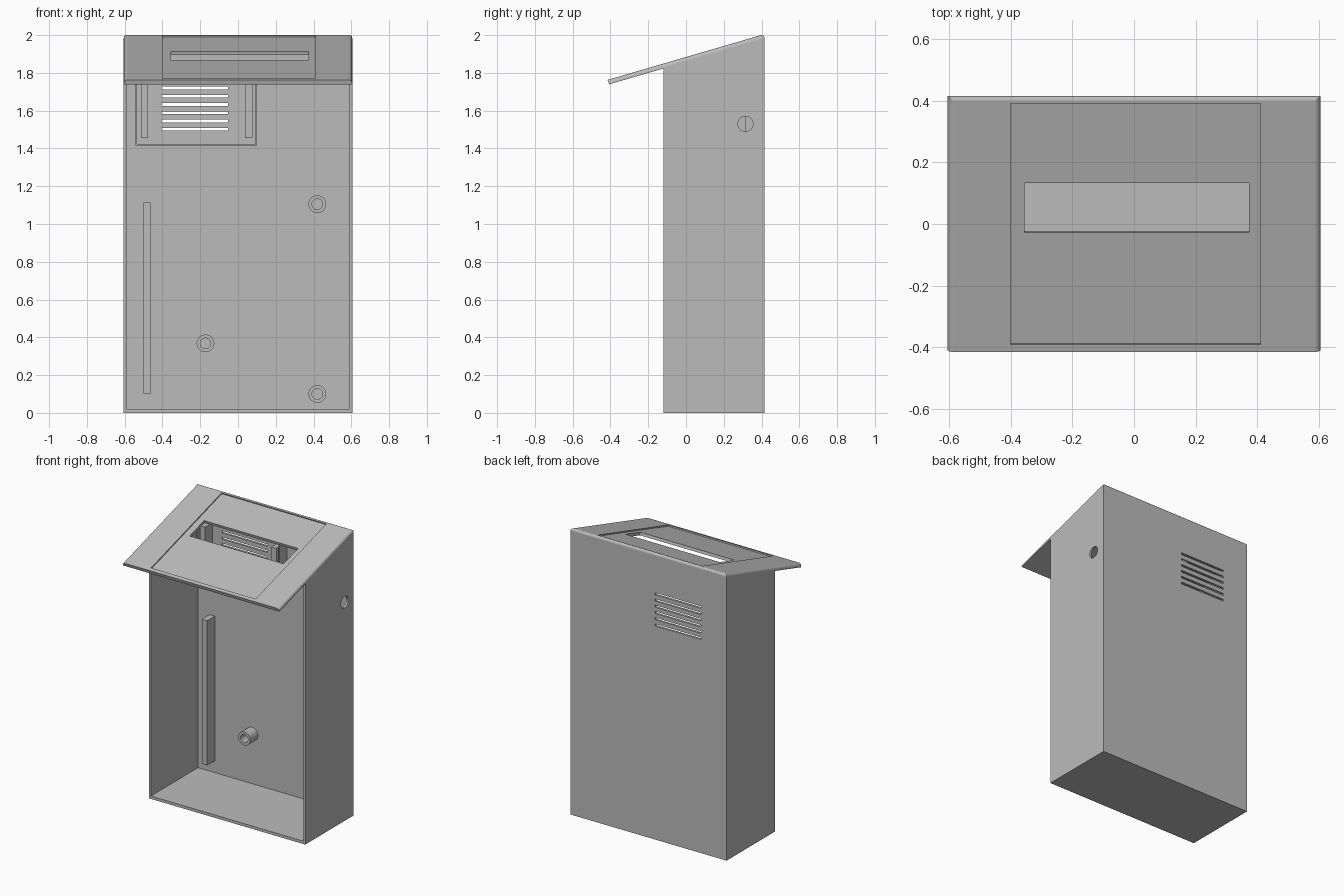
import bpy
import bmesh
import math
from mathutils import Matrix, Vector

default = bpy.data.objects.get("Cube")
if default:
    bpy.data.objects.remove(default, do_unlink=True)

# Single material
GREY = (0.5, 0.5, 0.5, 1)
mat = bpy.data.materials.new("matte grey")
mat.use_nodes = True
mat.diffuse_color = GREY
mat.node_tree.nodes["Principled BSDF"].inputs["Base Color"].default_value = GREY

# Main dimensions
HALF_W, WALL = 0.605, 0.015
FRONT, BACK = -0.12, 0.415
EAVE = -0.415
TOP_BACK, TOP_FRONT = 2.005, 1.763
SLOPE = (TOP_BACK - TOP_FRONT) / (BACK - EAVE)
LID = 0.026
INNER = BACK - WALL
MOUNT = 0.315          # front plane of all interior mounts


def roof(y):
    return TOP_BACK + (y - BACK) * SLOPE


def to_object(name, bm):
    bmesh.ops.recalc_face_normals(bm, faces=bm.faces)
    mesh = bpy.data.meshes.new(name)
    bm.to_mesh(mesh)
    bm.free()
    mesh.materials.append(mat)
    obj = bpy.data.objects.new(name, mesh)
    bpy.context.scene.collection.objects.link(obj)
    return obj


def prism(profile, x0, x1):
    """Extrude a (y, z) profile along x."""
    bm = bmesh.new()
    face = bm.faces.new([bm.verts.new((x0, y, z)) for y, z in profile])
    new = bmesh.ops.extrude_face_region(bm, geom=[face])["geom"]
    verts = [v for v in new if isinstance(v, bmesh.types.BMVert)]
    bmesh.ops.translate(bm, verts=verts, vec=(x1 - x0, 0, 0))
    return bm


def box(name, x, y, z, matrix=Matrix()):
    bm = prism([(y[0], z[0]), (y[1], z[0]), (y[1], z[1]), (y[0], z[1])], *x)
    bm.transform(matrix)
    return to_object(name, bm)


def cut(target, cutter):
    """Subtract a cutter, then discard it."""
    cutter.hide_render = True
    mod = target.modifiers.new("cut", "BOOLEAN")
    mod.operation, mod.solver, mod.object = "DIFFERENCE", "EXACT", cutter
    graph = bpy.context.evaluated_depsgraph_get()
    mesh = bpy.data.meshes.new_from_object(target.evaluated_get(graph))
    target.modifiers.clear()
    target.data = mesh
    bpy.data.objects.remove(cutter, do_unlink=True)


# Housing with sloping lid and overhanging eave, rounded on the top edges
bm = prism([(FRONT, 0), (BACK, 0), (BACK, TOP_BACK), (EAVE, TOP_FRONT),
            (EAVE + 0.008, roof(EAVE + 0.008) - LID),
            (FRONT, roof(FRONT) - LID)], -HALF_W, HALF_W)


def on_roof(v):
    return abs(v.co.z - roof(v.co.y)) < 1e-4


rim = [e for e in bm.edges if all(on_roof(v) for v in e.verts)
       and not all(v.co.y < 0 for v in e.verts)]
bmesh.ops.bevel(bm, geom=rim, offset=0.02, segments=6, profile=0.5,
                affect="EDGES")
housing = to_object("housing", bm)

# Hollow interior, open at the front
ceiling = LID + 0.003
hollow = prism([(FRONT - 0.1, 0.02), (INNER, 0.02), (INNER, roof(INNER) - ceiling),
                (FRONT - 0.1, roof(FRONT - 0.1) - ceiling)],
               WALL - HALF_W, HALF_W - WALL)
cut(housing, to_object("hollow_cutter", hollow))

# Shallow lid recess and viewing slot, square to the slope
tilt = Matrix.Translation((0, 0, roof(0))) @ Matrix.Rotation(math.atan(SLOPE), 4, "X")
k = math.sqrt(1 + SLOPE ** 2)
cut(housing, box("recess_cutter", (-0.4, 0.41), (-0.39 * k, 0.39 * k),
                 (-0.008, 0.05), tilt))
cut(housing, box("slot_cutter", (-0.355, 0.373), (-0.03 * k, 0.13 * k),
                 (-0.06, 0.05), tilt))

# Vent slits through the back wall
for i in range(6):
    z = 1.502 + i * 0.0436
    cut(housing, box("vent_cutter", (-0.405, -0.052), (INNER - 0.05, BACK + 0.05),
                     (z - 0.007, z + 0.007)))

# Round cable hole in the left wall
bm = bmesh.new()
bmesh.ops.create_cone(bm, cap_ends=True, segments=32, radius1=0.04, radius2=0.04,
                      depth=0.1, matrix=Matrix.Translation((HALF_W, MOUNT, 1.53))
                      @ Matrix.Rotation(math.pi / 2, 4, "Y"))
cut(housing, to_object("cable_cutter", bm))

# Thin rectangular frame around the vent
depth = (MOUNT, INNER + 0.002)
X0, X1, Z0, Z1, T = -0.543, 0.1, 1.415, 1.805, 0.008
box("vent_frame_right", (X0, X0 + T), depth, (Z0, Z1))
box("vent_frame_left", (X1 - T, X1), depth, (Z0, Z1))
box("vent_frame_bottom", (X0 + T, X1 - T), depth, (Z0, Z0 + T))
box("vent_frame_top", (X0 + T, X1 - T), depth, (Z1 - T, Z1))

# Ribs beside the vent and the long guide rail
box("vent_rib_right", (-0.513, -0.477), depth, (1.455, 1.765))
box("vent_rib_left", (0.037, 0.077), depth, (1.455, 1.765))
box("guide_rail", (-0.5, -0.46), depth, (0.103, 1.115))

# Hollow screw bosses on the back wall
for label, x, z in (("upper", 0.42, 1.105), ("middle", -0.172, 0.368),
                    ("lower", 0.42, 0.1)):
    bm = bmesh.new()
    outline = [(0.047, depth[1]), (0.047, MOUNT), (0.028, MOUNT), (0.028, depth[1])]
    verts = [bm.verts.new((r, y, 0)) for r, y in outline]
    edges = [bm.edges.new(pair) for pair in zip(verts, verts[1:] + verts[:1])]
    bmesh.ops.spin(bm, geom=verts + edges, cent=(0, 0, 0), axis=(0, 1, 0),
                   angle=math.tau, steps=24, use_merge=True)
    bmesh.ops.remove_doubles(bm, verts=bm.verts, dist=1e-4)
    bmesh.ops.translate(bm, verts=bm.verts, vec=Vector((x, 0, z)))
    boss = to_object("screw_boss_" + label, bm)
    bpy.ops.object.select_all(action="DESELECT")
    boss.select_set(True)
    bpy.context.view_layer.objects.active = boss
    bpy.ops.object.shade_smooth_by_angle()
